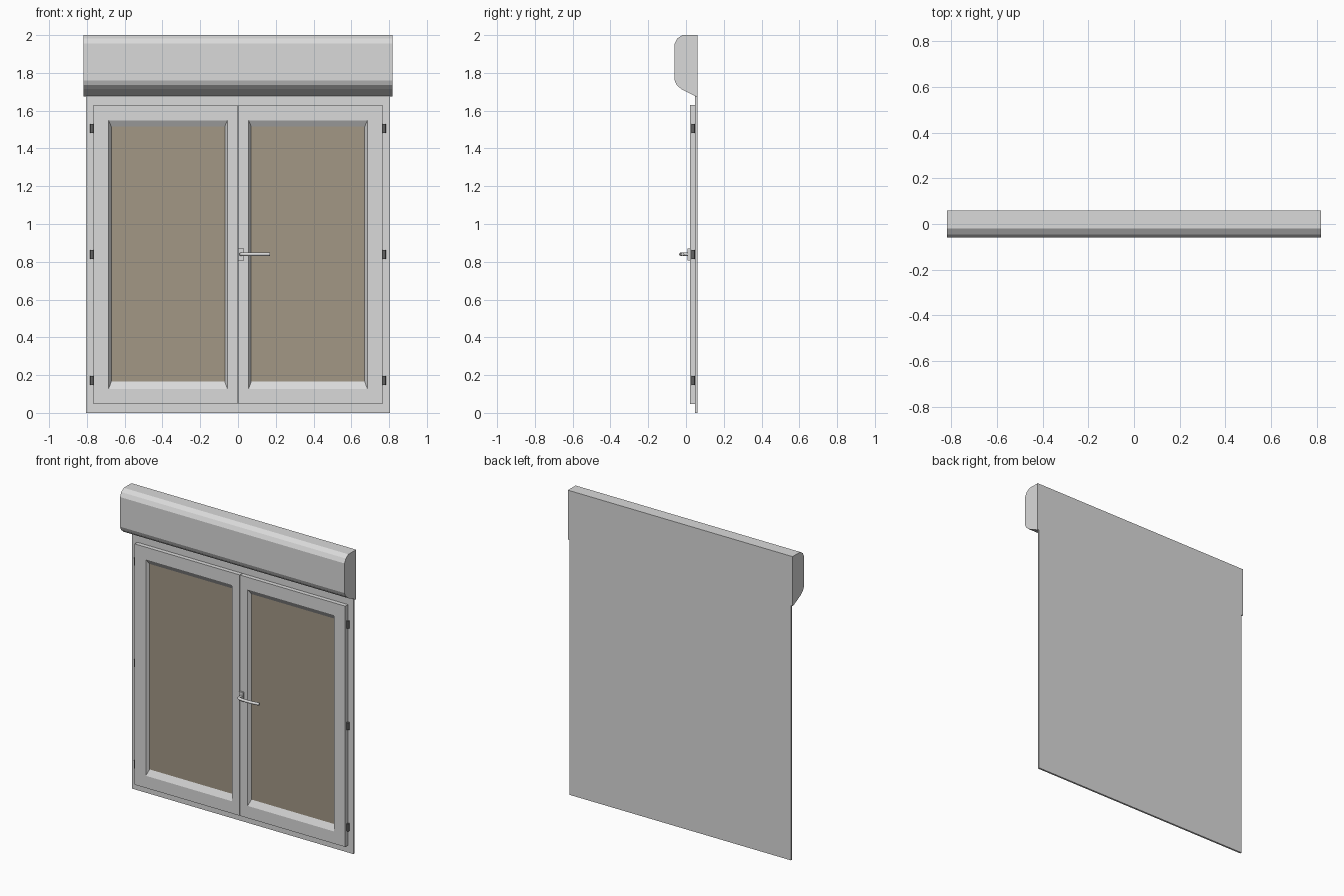
import bpy, bmesh, math

if "Cube" in bpy.data.objects:
    bpy.data.objects.remove(bpy.data.objects["Cube"])


def material(name, rgb):
    m = bpy.data.materials.new(name)
    m.diffuse_color = (*rgb, 1)
    m.use_nodes = True
    m.node_tree.nodes["Principled BSDF"].inputs["Base Color"].default_value = m.diffuse_color
    return m


GREY = material("light_grey", (0.7, 0.7, 0.7))
GLASS = material("brown_glass", (0.36, 0.31, 0.235))
DARK = material("dark_grey", (0.13, 0.13, 0.13))


def finish(name, bm, *mats):
    bmesh.ops.recalc_face_normals(bm, faces=bm.faces)
    me = bpy.data.meshes.new(name)
    bm.to_mesh(me)
    bm.free()
    for m in mats:
        me.materials.append(m)
    ob = bpy.data.objects.new(name, me)
    bpy.context.collection.objects.link(ob)
    return ob


def loft(name, rings, mats, last_material=0):
    """Bridge rings of points, cap both ends."""
    bm = bmesh.new()
    vs = [[bm.verts.new(p) for p in r] for r in rings]
    n = len(vs[0])
    for a, b in zip(vs, vs[1:]):
        for i in range(n):
            j = (i + 1) % n
            bm.faces.new((a[i], a[j], b[j], b[i]))
    bm.faces.new(vs[0])
    bm.faces.new(vs[-1]).material_index = last_material
    return finish(name, bm, *mats)


def rect(x0, x1, z0, z1, y):
    return [(x0, y, z0), (x1, y, z0), (x1, y, z1), (x0, y, z1)]


def box(name, x0, x1, y0, y1, z0, z1, mat):
    return loft(name, [rect(x0, x1, z0, z1, y0), rect(x0, x1, z0, z1, y1)], [mat])


# Fixed back frame
box("window_frame", -0.806, 0.806, 0.048, 0.06, 0, 1.68, GREY)

# Roller shutter box, extruded profile (y, z)
profile = [(0.06, 2.0), (-0.02, 2.0), (-0.046, 1.982), (-0.06, 1.955),
           (-0.06, 1.76), (-0.05, 1.737), (-0.025, 1.714), (0.052, 1.675), (0.06, 1.675)]
loft("shutter_box", [[(x, y, z) for y, z in profile] for x in (-0.817, 0.817)], [GREY])

for s, side in ((-1, "left"), (1, "right")):
    # Opening sash with a sloped rebate and glass pane
    loft(side + "_sash", [
        rect(s * 0.002, s * 0.766, 0.047, 1.63, 0.05),
        rect(s * 0.002, s * 0.766, 0.047, 1.63, 0.02),
        rect(s * 0.056, s * 0.685, 0.127, 1.549, 0.02),
        rect(s * 0.07, s * 0.671, 0.165, 1.516, 0.04)], [GREY, GLASS], 1)
    # Hinges
    for i, z in enumerate((0.172, 0.838, 1.505)):
        bm = bmesh.new()
        bmesh.ops.create_cone(bm, cap_ends=True, segments=16, radius1=0.0085,
                              radius2=0.0085, depth=0.048)
        bmesh.ops.translate(bm, verts=bm.verts, vec=(s * 0.774, 0.038, z))
        finish(f"{side}_hinge_{i + 1}", bm, DARK)

# Handle plate
box("handle_plate", 0.0, 0.031, 0.009, 0.021, 0.808, 0.869, GREY)

# Handle lever: round bar bending out of the plate and running right
cu = bpy.data.curves.new("handle_lever", "CURVE")
cu.dimensions = "3D"
cu.bevel_depth = 0.009
cu.bevel_resolution = 3
cu.use_fill_caps = True
path = [(0.016, 0.012), (0.016, -0.012), (0.022, -0.021), (0.036, -0.025),
        (0.075, -0.027), (0.12, -0.025), (0.168, -0.018)]
sp = cu.splines.new("POLY")
sp.points.add(len(path) - 1)
for p, (x, y) in zip(sp.points, path):
    p.co = (x, y, 0.84, 1)
cu.materials.append(GREY)
lever = bpy.data.objects.new("handle_lever", cu)
bpy.context.collection.objects.link(lever)
bpy.context.view_layer.objects.active = lever
lever.select_set(True)
bpy.ops.object.convert(target="MESH")
bpy.ops.object.shade_smooth_by_angle(angle=math.radians(40))
